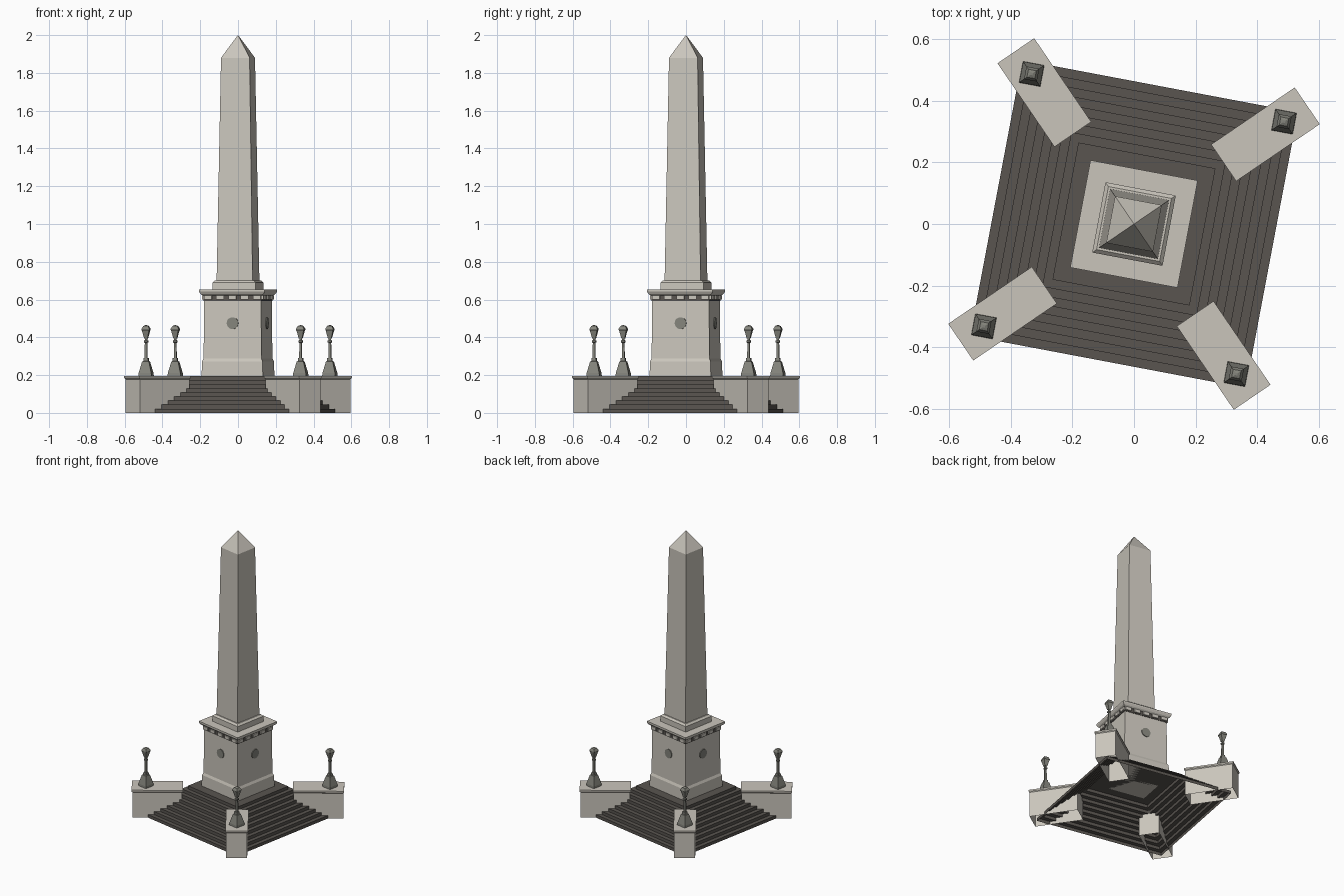
import bpy, bmesh, math
from mathutils import Matrix

cube = bpy.data.objects.get("Cube")
if cube:
    bpy.data.objects.remove(cube, do_unlink=True)


def material(name, rgb):
    mat = bpy.data.materials.new(name)
    mat.use_nodes = True
    mat.diffuse_color = (*rgb, 1)
    mat.node_tree.nodes["Principled BSDF"].inputs["Base Color"].default_value = (*rgb, 1)
    return mat


STONE = material("pale stone", (0.59, 0.56, 0.50))
DARK = material("dark step stone", (0.10, 0.09, 0.08))
METAL = material("weathered metal", (0.23, 0.23, 0.20))
TURN = Matrix.Rotation(math.radians(-10.7), 4, "Z")


def finish(name, bm, mat, place):
    bmesh.ops.recalc_face_normals(bm, faces=bm.faces)
    mesh = bpy.data.meshes.new(name)
    bm.to_mesh(mesh)
    bm.free()
    mesh.materials.append(mat)
    obj = bpy.data.objects.new(name, mesh)
    obj.matrix_world = TURN @ place
    bpy.context.collection.objects.link(obj)
    return obj


def loft(name, profile, mat, place=Matrix(), stretch=0, bottom=True):
    """Stack of rectangles: profile holds (half width, height); stretch lengthens x."""
    bm = bmesh.new()
    rings = []
    for half, z in profile:
        hx = half + stretch
        rings.append([bm.verts.new((sx * hx, sy * half, z))
                      for sx, sy in ((-1, -1), (1, -1), (1, 1), (-1, 1))])
    for low, high in zip(rings, rings[1:]):
        for i in range(4):
            j = (i + 1) % 4
            bm.faces.new((low[i], low[j], high[j], high[i]))
    bm.faces.new(rings[-1])
    if bottom:
        bm.faces.new(rings[0][::-1])
    bmesh.ops.remove_doubles(bm, verts=bm.verts, dist=1e-5)
    return finish(name, bm, mat, place)


# Hollow stepped base
TOP = 0.195
STEPS = 9
stairs = []
for i in range(STEPS):
    half = 0.455 - i * 0.0286
    stairs += [(half, TOP * i / STEPS), (half, TOP * (i + 1) / STEPS)]
loft("stepped_base", stairs, DARK, bottom=False)

# Pedestal, frieze and cornice
loft("pedestal", [(0.165, TOP), (0.163, 0.272), (0.156, 0.288), (0.153, 0.60)], STONE)
loft("frieze", [(0.156, 0.592), (0.156, 0.626)], DARK)
loft("cornice", [(0.160, 0.622), (0.170, 0.630), (0.177, 0.642), (0.177, 0.652)], STONE)

# Obelisk on its plinth
loft("plinth", [(0.116, 0.652), (0.116, 0.69), (0.104, 0.702)], STONE)
loft("obelisk", [(0.097, 0.70), (0.077, 1.88), (0.0005, 2.0)], STONE)

for side in range(4):
    facing = Matrix.Rotation(side * math.pi / 2, 4, "Z")

    # Row of dentils under the cornice
    bm = bmesh.new()
    for k in range(-2, 3):
        bmesh.ops.create_cube(bm, size=1, matrix=Matrix.Translation((k * 0.066, -0.157, 0.610))
                              @ Matrix.Diagonal((0.042, 0.016, 0.022, 1)))
    finish("dentils", bm, STONE, facing)

    # Round plaque in the middle of each pedestal face
    bm = bmesh.new()
    bmesh.ops.create_cone(bm, cap_ends=True, segments=20, radius1=0.031, radius2=0.031, depth=0.008,
                          matrix=Matrix.Translation((0, -0.156, 0.475))
                          @ Matrix.Rotation(math.pi / 2, 4, "X"))
    finish("plaque", bm, METAL, facing)

    # Corner wall, open underneath, with a thin coping
    diagonal = facing @ Matrix.Rotation(math.pi / 4, 4, "Z")
    loft("corner_wall", [(0.067, 0), (0.067, 0.178), (0.072, 0.184), (0.072, TOP)], STONE,
         diagonal @ Matrix.Translation((0.516, 0, 0)), stretch=0.092, bottom=False)

    # Lamp post standing on the wall
    spot = diagonal @ Matrix.Translation((0.589, 0, 0)) @ Matrix.Rotation(-math.pi / 4, 4, "Z")
    loft("lamp_foot", [(0.035, TOP), (0.034, 0.21), (0.018, 0.272), (0.013, 0.274), (0.012, 0.29)],
         METAL, spot)
    loft("lamp_stem", [(0.007, 0.288), (0.006, 0.37), (0.010, 0.374), (0.010, 0.382),
                       (0.006, 0.386), (0.006, 0.40)], METAL, spot)
    loft("lamp_head", [(0.009, 0.394), (0.019, 0.436), (0.021, 0.438), (0.021, 0.445),
                       (0.013, 0.460), (0.004, 0.464)], METAL, spot)
